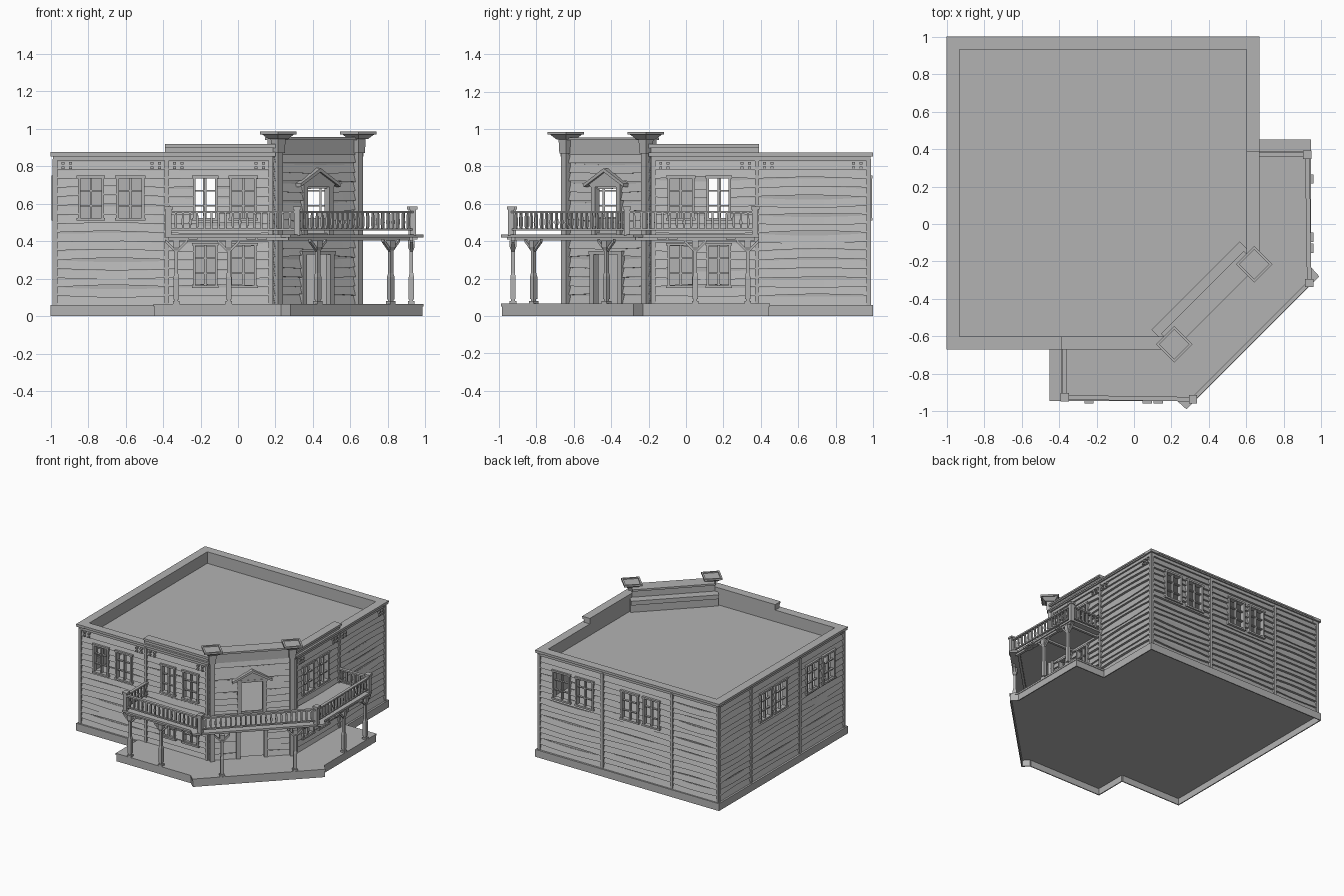
import bpy, bmesh, math, random
from mathutils import Matrix, Vector

random.seed(4)
if "Cube" in bpy.data.objects:
    bpy.data.objects.remove(bpy.data.objects["Cube"])

grey = bpy.data.materials.new("weathered_grey")
grey.use_nodes = True
grey.diffuse_color = (0.45, 0.45, 0.45, 1)
grey.node_tree.nodes["Principled BSDF"].inputs["Base Color"].default_value = grey.diffuse_color

IDENT = Matrix.Identity(4)
# The house is symmetric about its corner diagonal
SWAP = Matrix(((0, -1, 0, 0), (-1, 0, 0, 0), (0, 0, 1, 0), (0, 0, 0, 1)))
BOTH = (IDENT, SWAP)
parts = {}


def solid(name, low, high, m=IDENT):
    """Closed solid between two matching outlines."""
    if name not in parts:
        parts[name] = bmesh.new()
    bm = parts[name]
    a = [bm.verts.new(m @ Vector(p)) for p in low]
    b = [bm.verts.new(m @ Vector(p)) for p in high]
    bm.faces.new(a[::-1])
    bm.faces.new(b)
    for i in range(len(a)):
        j = (i + 1) % len(a)
        bm.faces.new((a[i], a[j], b[j], b[i]))


def slab(name, pts, z0, z1, m=IDENT):
    solid(name, [(x, y, z0) for x, y in pts], [(x, y, z1) for x, y in pts], m)


def box(name, m, s0, s1, d0, d1, z0, z1):
    slab(name, [(s0, d0), (s1, d0), (s1, d1), (s0, d1)], z0, z1, m)


def taper(name, m, h0, h1, z0, z1):
    sq = ((-1, -1), (1, -1), (1, 1), (-1, 1))
    solid(name, [(x * h0, y * h0, z0) for x, y in sq], [(x * h1, y * h1, z1) for x, y in sq], m)


def frame(p, q):
    """Local axes along p-q: run, outward, up."""
    p, q = Vector(p), Vector(q)
    u = (q - p).normalized()
    m = Matrix(((u.x, u.y, 0, p.x), (u.y, -u.x, 0, p.y), (0, 0, 1, 0), (0, 0, 0, 1)))
    return m, (q - p).length


def cut(rects, holes):
    """Remove rectangular holes from rectangles."""
    for a, b, c, d in holes:
        out = []
        for s0, s1, z0, z1 in rects:
            if a >= s1 or b <= s0 or c >= z1 or d <= z0:
                out.append((s0, s1, z0, z1))
                continue
            l, r = max(a, s0), min(b, s1)
            out += [(s0, l, z0, z1), (r, s1, z0, z1), (l, r, z0, c), (l, r, d, z1)]
        rects = [t for t in out if t[1] - t[0] > 1e-4 and t[3] - t[2] > 1e-4]
    return rects


def siding(m, s0, s1, holes, top):
    """Warped lapped boards over one bay."""
    n, rows, base = 5, 16, 0.06
    step = (top - base) / rows
    for r in range(rows):
        bow, lean = random.uniform(-0.012, 0.012), random.uniform(-0.005, 0.005)
        z0, z1 = base + r * step, base + (r + 1) * step - 0.004
        out = random.uniform(-0.016, -0.011)

        def warp(s):
            t = (s - s0) / (s1 - s0)
            return (bow * math.sin(math.pi * t) + lean * (t - 0.5)) * (0 < r < rows - 1)
        for k in range(n):
            seg = (s0 + (s1 - s0) * k / n, s0 + (s1 - s0) * (k + 1) / n, z0, z1)
            for a, b, c, d in cut([seg], holes):
                ring = []
                for z in (c, d):
                    face = out - 0.015 * (z - z0) / (z1 - z0)
                    ring.append([(a, -0.034, z + warp(a)), (b, -0.034, z + warp(b)),
                                 (b, face, z + warp(b)), (a, face, z + warp(a))])
                solid("siding", ring[0], ring[1], m)


def window(m, s0, s1, z0, z1):
    w = 0.014
    for a, b in ((s0, s0 + w), (s1 - w, s1)):
        box("window_frames", m, a, b, -0.045, -0.006, z0, z1)
    for a, b in ((z0, z0 + w), (z1 - w, z1)):
        box("window_frames", m, s0 - 0.006, s1 + 0.006, -0.045, -0.004, a, b)
    mid = (s0 + s1) / 2
    box("window_bars", m, mid - 0.006, mid + 0.006, -0.036, -0.014, z0, z1)
    for k in (1, 2):
        z = z0 + (z1 - z0) * k / 3
        box("window_bars", m, s0, s1, -0.034, -0.016, z - 0.004, z + 0.004)


# Walls: ends, upper windows, lower windows, bay posts, raised parapet span
UP, LOW = (0.51, 0.75), (0.15, 0.39)
A, B, C, D, E = (-1, -0.67), (0.2, -0.67), (0.67, -0.2), (0.67, 1), (-1, 1)
front_low = [(0.76, 0.89), (0.955, 1.1)]
right_low = [(0.1, 0.245), (0.31, 0.44)]
walls = [
    (A, B, [(0.145, 0.285), (0.35, 0.5)] + front_low, front_low, [0.62], (0.61, 1.2)),
    (C, D, right_low, right_low, [0.58], (0, 0.59)),
    (D, E, [(0.15, 0.31), (0.36, 0.52), (0.77, 0.93), (0.97, 1.12)], [], [0.6, 1.23], None),
    (E, A, [(0.55, 0.7), (0.74, 0.9), (1.15, 1.31), (1.36, 1.52)], [], [0.44, 1.07], None),
]
for p, q, ups, lows, bays, raised in walls:
    m, L = frame(p, q)
    panes = [(*s, *UP) for s in ups] + [(*s, *LOW) for s in lows]
    holes = [(a + 0.01, b - 0.01, c + 0.01, d - 0.01) for a, b, c, d in panes]
    for r in cut([(0.03, L - 0.03, 0.06, 0.84)], holes):
        box("wall_shell", m, r[0], r[1], -0.042, -0.032, r[2], r[3])
    for w in panes:
        window(m, *w)
    posts = [0.025] + bays + [L - 0.025]
    for a, b in zip(posts, posts[1:]):
        siding(m, a, b, holes, 0.83)
        for s in (a + 0.04, a + 0.08, b - 0.08, b - 0.04) if raised else ():
            for z in (0.785, 0.81):
                box("cornice_pegs", m, s - 0.008, s + 0.008, -0.03, -0.006, z, z + 0.014)
    for s in posts:
        box("pilasters", m, s - 0.011, s + 0.011, -0.035, -0.01, 0.06, 0.84)
    # Parapet, frieze and cornice
    for a, b, top in [(0, L, 0.875)] + ([(*raised, 0.92)] if raised else []):
        box("parapet", m, max(a, 0.014), min(b, L - 0.014), -0.07, -0.016, 0.83, top - 0.01)
        box("parapet", m, max(a, 0.03), min(b, L - 0.03), -0.07, -0.03, 0.76, 0.84)
        box("cornice", m, a, b, -0.07, -0.005, top - 0.022, top - 0.012)
        box("cornice", m, a, b, -0.07, 0, top - 0.012, top)

# Angled corner wall with open doorways
m, L = frame(B, C)
mid = L / 2
doors = [(mid - 0.09, mid + 0.09, 0.06, 0.33), (mid - 0.08, mid + 0.08, 0.436, 0.69)]
for r in cut([(0.01, L - 0.01, 0.06, 0.84)], doors):
    box("wall_shell", m, r[0], r[1], -0.042, -0.032, r[2], r[3])
siding(m, 0.01, L - 0.01, doors, 0.87)
for a, b, z0, z1 in doors:
    for s in (a - 0.03, b):
        box("door_frames", m, s, s + 0.03, -0.042, -0.006, z0, z1)
    box("door_frames", m, a - 0.035, b + 0.035, -0.042, -0.002, z1, z1 + 0.018)
tri = ((mid - 0.13, 0.7), (mid + 0.13, 0.7), (mid, 0.77))
solid("door_pediment", [(s, -0.03, z) for s, z in tri], [(s, -0.004, z) for s, z in tri], m)
for side in (-1, 1):
    rake = ((mid, 0.77), (mid + side * 0.15, 0.69), (mid + side * 0.15, 0.708), (mid, 0.79))
    solid("door_pediment", [(s, -0.03, z) for s, z in rake], [(s, 0.009, z) for s, z in rake], m)
box("false_front", m, 0.02, L - 0.02, -0.08, -0.016, 0.86, 0.94)
box("false_front", m, 0.02, L - 0.02, -0.1, 0.01, 0.94, 0.955)
box("false_front", m, 0, L, -0.12, -0.032, 0.76, 0.85)
box("false_front", m, 0, L, -0.15, -0.032, 0.85, 0.885)
for s in (0.03, L - 0.03):
    pm = m @ Matrix.Translation((s, -0.01, 0))
    taper("corner_pillars", pm, 0.018, 0.018, 0.06, 0.87)
    taper("corner_pillars", pm, 0.025, 0.028, 0.87, 0.945)
    taper("corner_pillars", pm, 0.036, 0.066, 0.945, 0.976)
    for k in range(4):
        rim = pm @ Matrix.Rotation(k * math.pi / 2, 4, "Z")
        box("corner_pillars", rim, -0.069, 0.069, 0.056, 0.069, 0.97, 0.985)

# Roof, storeys and ground floor
inner = [(-0.96, -0.63), (0.18, -0.63), (0.63, -0.18), (0.63, 0.96), (-0.96, 0.96)]
slab("roof", inner, 0.77, 0.78)
slab("upper_floor", inner, 0.42, 0.435)
slab("ground_floor", [A, B, C, D, E], 0.052, 0.06)


def porch_half(left, grow):
    return [(left, -0.94 - grow), (0.23, -0.94 - grow), (0.28, -0.985 - grow)]


def porch(left, grow):
    half = [(left, -0.62)] + porch_half(left, grow)
    return half + [(-y, -x) for x, y in half[::-1]] + [(0.6, -0.2), (0.2, -0.6)]


slab("porch_floor", porch(-0.45, 0.004), 0.052, 0.066)
slab("balcony_deck", porch(-0.39, 0.004), 0.42, 0.436)

# Thin foundation skirt, open underneath
half = [(-0.445, -0.67)] + porch_half(-0.445, 0)
ring = [A] + half + [(-y, -x) for x, y in half[::-1]] + [D, E]
for p, q in zip(ring, ring[1:] + ring[:1]):
    m, L = frame(p, q)
    box("foundation_skirt", m, 0, L, -0.008, 0, 0, 0.06)

# Porch columns with braces, and beams above them
edge, edge_len = frame((0.27, -0.95), (0.95, -0.27))
for mir in BOTH:
    for x, y, turn in ((-0.33, -0.925, 0), (-0.05, -0.925, 0), (0.425, -0.815, math.pi / 4)):
        cm = mir @ Matrix.Translation((x, y, 0)) @ Matrix.Rotation(turn, 4, "Z")
        for h0, h1, z0, z1 in ((0.018, 0.018, 0.066, 0.08), (0.01, 0.01, 0.08, 0.4),
                               (0.014, 0.014, 0.09, 0.21), (0.014, 0.01, 0.21, 0.23),
                               (0.01, 0.018, 0.35, 0.37), (0.018, 0.018, 0.37, 0.405)):
            taper("porch_columns", cm, h0, h1, z0, z1)
        for k in (-1, 1):
            brace = ((0, 0.335), (k * 0.06, 0.395), (k * 0.06, 0.412), (0, 0.355))
            solid("porch_braces", [(s, -0.008, z) for s, z in brace],
                  [(s, 0.008, z) for s, z in brace], cm)
    box("balcony_beams", mir, -0.37, 0.27, -0.935, -0.915, 0.405, 0.422)
    for x in (-0.33, -0.05):
        box("balcony_beams", mir, x - 0.01, x + 0.01, -0.915, -0.63, 0.405, 0.422)
    for x in (-0.24, 0.07, 0.13):
        box("joist_ends", mir, x - 0.025, x + 0.025, -0.957, -0.9, 0.408, 0.42)
box("balcony_beams", edge, 0.02, edge_len - 0.02, -0.045, -0.025, 0.405, 0.422)


# Railing runs and newel posts
def railing(p, q, mir):
    rm, length = frame(p, q)
    rm = mir @ rm
    box("rails", rm, 0, length, -0.012, 0.012, 0.55, 0.562)
    box("rails", rm, 0, length, -0.008, 0.008, 0.458, 0.468)
    n = round(length / 0.038)
    for k in range(1, n):
        bm = rm @ Matrix.Translation((k * length / n, 0, 0))
        taper("balusters", bm, 0.005, 0.007, 0.465, 0.5)
        taper("balusters", bm, 0.007, 0.005, 0.5, 0.552)


newels = [(-0.37, -0.925), (0.315, -0.935)]
for mir in BOTH:
    railing((-0.37, -0.65), newels[0], mir)
    railing(newels[0], newels[1], mir)
    for x, y in newels:
        nm = mir @ Matrix.Translation((x, y, 0))
        taper("newel_posts", nm, 0.016, 0.016, 0.43, 0.57)
        taper("newel_posts", nm, 0.022, 0.022, 0.57, 0.585)
railing(newels[1], (0.935, -0.315), IDENT)

for name, bm in parts.items():
    bmesh.ops.recalc_face_normals(bm, faces=bm.faces[:])
    mesh = bpy.data.meshes.new(name)
    bm.to_mesh(mesh)
    bm.free()
    mesh.materials.append(grey)
    bpy.context.collection.objects.link(bpy.data.objects.new(name, mesh))
